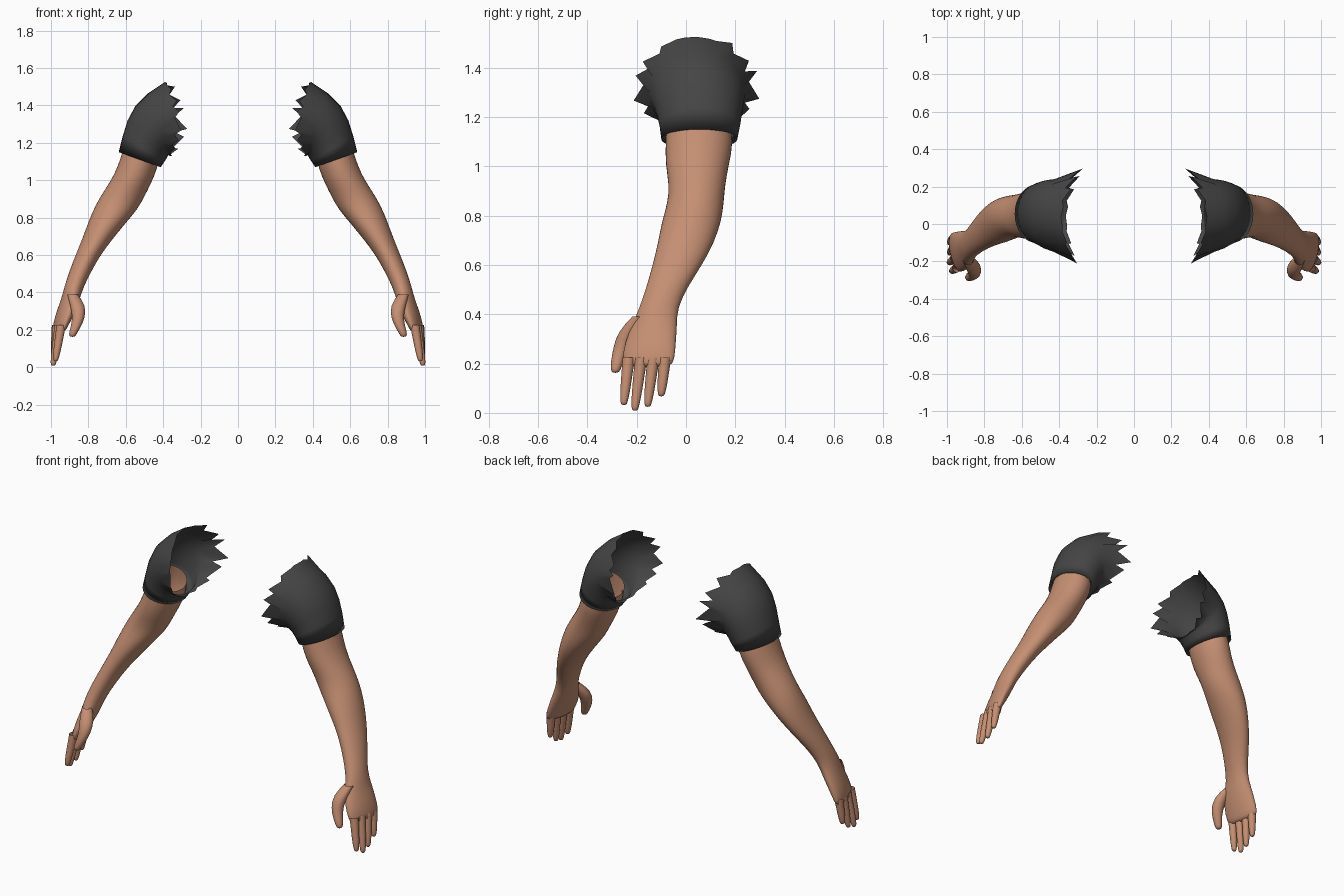
import bpy
import bmesh
import math
import random
from mathutils import Vector

random.seed(4)
cube = bpy.data.objects.get("Cube")
if cube:
    bpy.data.objects.remove(cube, do_unlink=True)


def make_material(name, colour):
    material = bpy.data.materials.new(name)
    material.use_nodes = True
    material.diffuse_color = colour
    material.node_tree.nodes["Principled BSDF"].inputs["Base Color"].default_value = colour
    return material


skin = make_material("warm skin", (0.56, 0.275, 0.17, 1))
cloth = make_material("charcoal cloth", (0.06, 0.06, 0.06, 1))


def oval(outer, inner, y_front, y_back, count, shear=0.0):
    """Tilted oval ring between an outer and an inner (x, z) point."""
    y_mid, half = (y_front + y_back) / 2, (y_back - y_front) / 2
    ring = []
    for i in range(count):
        angle = math.tau * i / count
        blend = (1 + math.cos(angle)) / 2
        side = half * math.sin(angle)
        x = inner[0] + (outer[0] - inner[0]) * blend + shear * side
        z = inner[1] + (outer[1] - inner[1]) * blend
        ring.append(Vector((x, y_mid + side, z)))
    return ring


def loft(name, rings, material, cap_end=True, subdivide=1):
    """Skin rings into a tube and mirror it to the other side of the body."""
    bm = bmesh.new()
    loops = [[bm.verts.new(point) for point in ring] for ring in rings]
    for low, high in zip(loops, loops[1:]):
        for i in range(len(low)):
            j = (i + 1) % len(low)
            bm.faces.new((low[i], low[j], high[j], high[i]))
    if cap_end:
        bm.faces.new(loops[-1])
    bmesh.ops.recalc_face_normals(bm, faces=bm.faces)
    mesh = bpy.data.meshes.new(name)
    bm.to_mesh(mesh)
    bm.free()
    mesh.materials.append(material)
    obj = bpy.data.objects.new(name, mesh)
    bpy.context.collection.objects.link(obj)
    for polygon in mesh.polygons:
        polygon.use_smooth = True
    obj.modifiers.new("other side", "MIRROR").use_mirror_merge = False
    if subdivide:
        smooth = obj.modifiers.new("smooth", "SUBSURF")
        smooth.levels = smooth.render_levels = subdivide
    return obj


def digit(name, points, radii):
    """Rounded finger along a path."""
    rings = []
    for (x, y, z), r in zip(points, radii):
        rings.append(oval((x + r, z), (x - r, z), y - r, y + r, 10))
    x, y, z = points[-1]
    r = radii[-1] * 0.6
    z -= radii[-1] * 0.6
    rings.append(oval((x + r, z), (x - r, z), y - r, y + r, 10))
    return loft(name, rings, skin)


# Bare arms, from inside the sleeve down to the knuckles
arm_sections = [
    ((.595, 1.23), (.415, 1.14), -.08, .18, 0),
    ((.625, 1.13), (.43, 1.06), -.085, .195, 0),
    ((.66, 1.03), (.465, .98), -.085, .175, 0),
    ((.72, .94), (.50, .91), -.07, .16, 0),
    ((.765, .865), (.535, .845), -.075, .155, 0),
    ((.80, .78), (.60, .77), -.10, .145, 0),
    ((.83, .695), (.67, .685), -.115, .115, 0),
    ((.865, .61), (.735, .60), -.135, .07, 0),
    ((.90, .52), (.785, .51), -.16, .01, 0),
    ((.93, .43), (.83, .42), -.19, -.035, 0),
    ((.945, .36), (.85, .35), -.22, -.035, .15),
    ((.97, .29), (.88, .28), -.25, -.04, .2),
    ((.985, .22), (.92, .21), -.26, -.045, .2),
    ((.985, .185), (.935, .18), -.25, -.06, .2),
]
loft("arms", [oval(o, i, f, b, 20, k) for o, i, f, b, k in arm_sections], skin)

# Thumbs
digit("thumbs",
      [(.885, -.19, .39), (.855, -.235, .33), (.85, -.262, .265), (.87, -.278, .21), (.885, -.286, .175)],
      [.03, .044, .035, .028, .022])

# Four fingers: base y, tip y, tip height, base x, tip x
fingers = {
    "index_fingers": (-.232, -.252, .035, .945, .975),
    "middle_fingers": (-.182, -.207, .012, .955, .988),
    "ring_fingers": (-.132, -.155, .028, .965, .985),
    "little_fingers": (-.085, -.10, .07, .97, .985),
}
for name, (y0, y1, tip, x0, x1) in fingers.items():
    start, end = Vector((x0, y0, .225)), Vector((x1, y1, tip + .006))
    path = [start.lerp(end, step / 4) for step in range(5)]
    digit(name, path, [.027, .025, .023, .021, .016])

# Short sleeves with a folded hem and a torn shoulder edge
sleeve_sections = [
    ((.615, 1.165), (.435, 1.095), -.085, .195),
    ((.638, 1.15), (.413, 1.07), -.10, .208),
    ((.615, 1.24), (.393, 1.10), -.108, .22),
    ((.59, 1.32), (.38, 1.12), -.12, .228),
    ((.55, 1.395), (.375, 1.13), -.135, .235),
    ((.48, 1.465), (.37, 1.135), -.15, .24),
    ((.39, 1.525), (.365, 1.13), -.17, .255),
]
count = 32
sleeve_rings = [oval(*section, count) for section in sleeve_sections]
for i, point in enumerate(sleeve_rings[-1]):
    sine = math.sin(math.tau * i / count)
    point.x -= .04 * sine ** 2
    tear = random.uniform(.7, 1.0) * (i % 2)
    reach = (.07 if sine > 0 else .035) * abs(sine)
    point.x -= tear * reach
    point.y += tear * .05 * sine
    point.z += random.uniform(-.025, .025) * abs(sine)
loft("sleeves", sleeve_rings, cloth, cap_end=False, subdivide=0)
